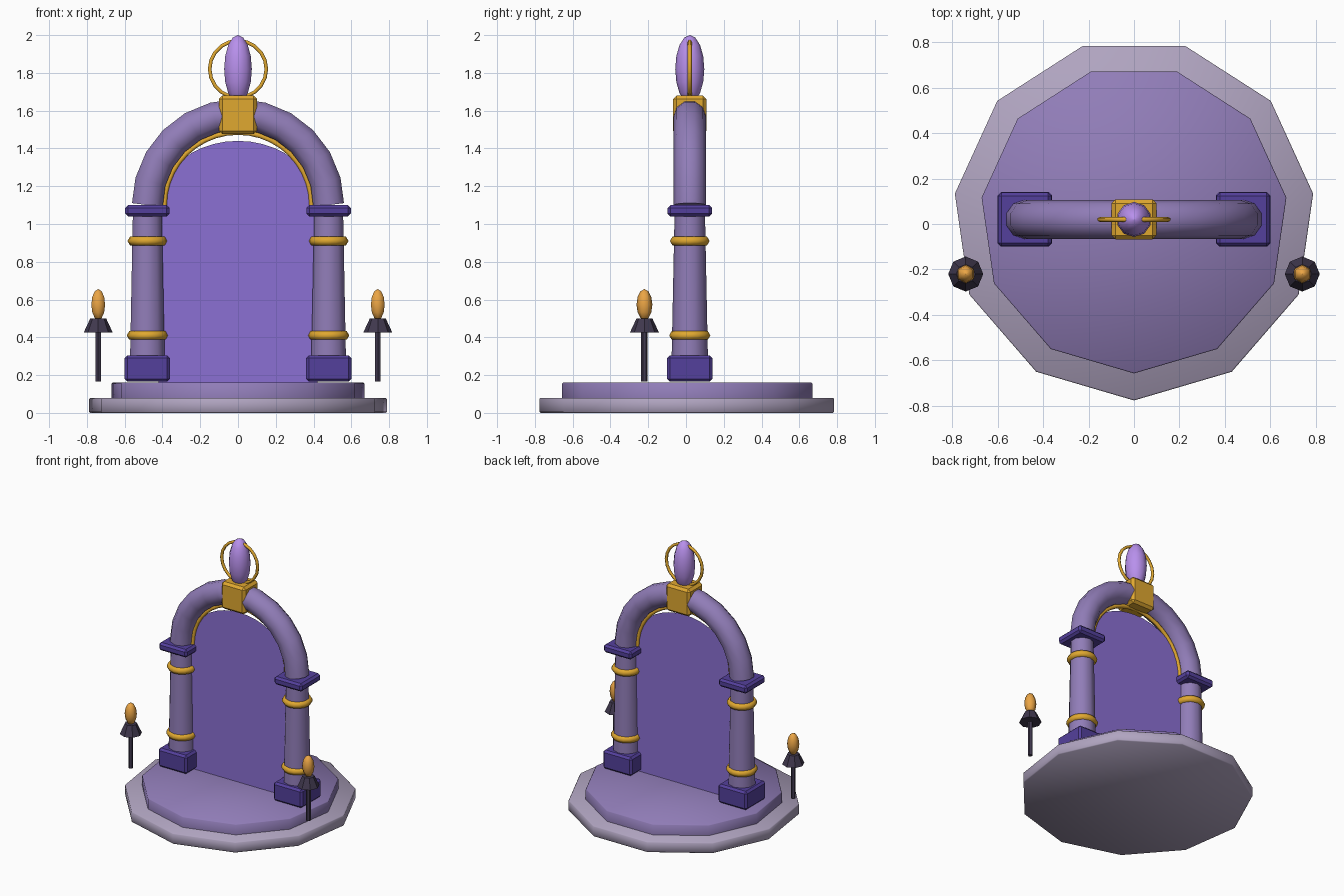
import bpy, bmesh
from math import sin, cos, pi, radians

if "Cube" in bpy.data.objects:
    bpy.data.objects.remove(bpy.data.objects["Cube"])

CY = 0.02      # depth of the arch plane and dais centre
SPRING = 1.10  # height where the arch starts


def material(name, hex_rgb):
    rgb = [int(hex_rgb[i:i + 2], 16) / 255 for i in (0, 2, 4)]
    m = bpy.data.materials.new(name)
    m.diffuse_color = [((c + 0.055) / 1.055) ** 2.4 for c in rgb] + [1]
    m.use_nodes = True
    m.node_tree.nodes["Principled BSDF"].inputs["Base Color"].default_value = m.diffuse_color
    return m


BASE = material("pale_stone", "B0A4C0")
STONE = material("violet_stone", "917DB8")
DARK = material("dark_violet", "54409C")
GOLD = material("gold", "E0A830")
IRON = material("iron", "40384E")
FLAME = material("flame", "EBA545")
GEM = material("gem", "B890EC")
GLOW = material("portal_glow", "8B70D4")


def finish(name, mesh, mat, angle=50):
    mesh.name = name
    mesh.materials.clear()
    mesh.materials.append(mat)
    mesh.shade_smooth()
    mesh.set_sharp_from_angle(angle=radians(angle))
    ob = bpy.data.objects.new(name, mesh)
    bpy.context.collection.objects.link(ob)
    return ob


def from_bmesh(name, bm, mat, angle=50):
    bmesh.ops.recalc_face_normals(bm, faces=bm.faces)
    mesh = bpy.data.meshes.new(name)
    bm.to_mesh(mesh)
    bm.free()
    return finish(name, mesh, mat, angle)


def lathe(name, x, y, profile, sides, mat, start=-pi / 2, angle=50):
    """Turn a (radius, z) profile about a vertical axis and cap both ends."""
    bm = bmesh.new()
    rings = [[bm.verts.new((x + r * cos(start + 2 * pi * i / sides),
                            y + r * sin(start + 2 * pi * i / sides), z))
              for i in range(sides)] for r, z in profile]
    for a, b in zip(rings, rings[1:]):
        for i in range(sides):
            j = (i + 1) % sides
            bm.faces.new((a[i], a[j], b[j], b[i]))
    bm.faces.new(rings[0])
    bm.faces.new(rings[-1])
    return from_bmesh(name, bm, mat, angle)


def egg(name, x, y, z, r, h, sides, rows, mat):
    profile = [(max(r * sin(pi * k / rows), 0.001), z - h * cos(pi * k / rows))
               for k in range(rows + 1)]
    return lathe(name, x, y, profile, sides, mat, angle=180)


def box(name, centre, size, bevel, mat):
    bm = bmesh.new()
    bmesh.ops.create_cube(bm, size=1)
    for v in bm.verts:
        v.co = [c + s * k for c, s, k in zip(centre, size, v.co)]
    bmesh.ops.bevel(bm, geom=bm.edges[:], offset=bevel, segments=1, affect='EDGES')
    return from_bmesh(name, bm, mat, 30)


def tube(name, points, radius, res, mat, cyclic=False):
    cu = bpy.data.curves.new(name + "_path", 'CURVE')
    cu.dimensions = '3D'
    cu.bevel_depth = radius
    cu.bevel_resolution = res
    cu.use_fill_caps = not cyclic
    sp = cu.splines.new('POLY')
    sp.points.add(len(points) - 1)
    for p, co in zip(sp.points, points):
        p.co = (*co, 1)
    sp.use_cyclic_u = cyclic
    tmp = bpy.data.objects.new(name + "_path", cu)
    bpy.context.collection.objects.link(tmp)
    deps = bpy.context.evaluated_depsgraph_get()
    mesh = bpy.data.meshes.new_from_object(tmp.evaluated_get(deps))
    bpy.data.objects.remove(tmp)
    return finish(name, mesh, mat, 65)


def arc(rx, rz, z, n, sweep=pi):
    count = n + 1 if sweep < 2 * pi else n
    return [(rx * cos(sweep * i / n), CY, z + rz * sin(sweep * i / n)) for i in range(count)]


# Two-step dais
lathe("lower_step", 0, CY, [(0.79, 0), (0.796, 0.006), (0.796, 0.074), (0.79, 0.08)], 11, BASE)
lathe("upper_step", 0, CY, [(0.677, 0.08), (0.677, 0.155), (0.672, 0.16)], 11, STONE)

for side, s in (("left", -1), ("right", 1)):
    # Pillar with plinth, cap and gold bands
    px = s * 0.48
    box(side + "_plinth", (px, CY, 0.235), (0.24, 0.24, 0.14), 0.015, DARK)
    lathe(side + "_pillar", px, CY, [(0.098, 0.2), (0.08, 1.08)], 10, STONE)
    box(side + "_cap", (px, CY, 1.07), (0.235, 0.235, 0.06), 0.015, DARK)
    for label, z, r in (("lower", 0.41, 0.083), ("upper", 0.91, 0.079)):
        ring = [(px + r * cos(2 * pi * i / 16), CY + r * sin(2 * pi * i / 16), z)
                for i in range(16)]
        tube(f"{side}_{label}_band", ring, 0.026, 1, GOLD, True)

    # Torch standing at the edge of the dais
    tx, ty = s * 0.74, -0.22
    lathe(side + "_torch_post", tx, ty, [(0.017, 0.165), (0.017, 0.44)], 6, IRON)
    lathe(side + "_torch_cup", tx, ty, [(0.077, 0.425), (0.042, 0.5)], 8, IRON, angle=30)
    egg(side + "_torch_flame", tx, ty, 0.573, 0.042, 0.082, 6, 6, FLAME)

# Arch and inner gold trim
tube("arch", arc(0.48, 0.48, SPRING, 12), 0.086, 3, STONE)
tube("arch_trim", arc(0.39, 0.385, SPRING, 20), 0.015, 1, GOLD)

# Glowing portal sheet with a flattened arched top
bm = bmesh.new()
outline = [(-0.42, CY, 0.16), (0.42, CY, 0.16)] + arc(0.42, 0.34, SPRING, 20)
bm.faces.new([bm.verts.new(p) for p in outline])
from_bmesh("portal_sheet", bm, GLOW)

# Keystone, crowning gem and halo ring
box("keystone", (0, CY, 1.578), (0.2, 0.175, 0.205), 0.018, GOLD)
egg("crown_gem", 0, CY, 1.82, 0.077, 0.18, 10, 8, GEM)
tube("halo_ring", arc(0.15, 0.15, 1.82, 20, 2 * pi), 0.011, 1, GOLD, True)
